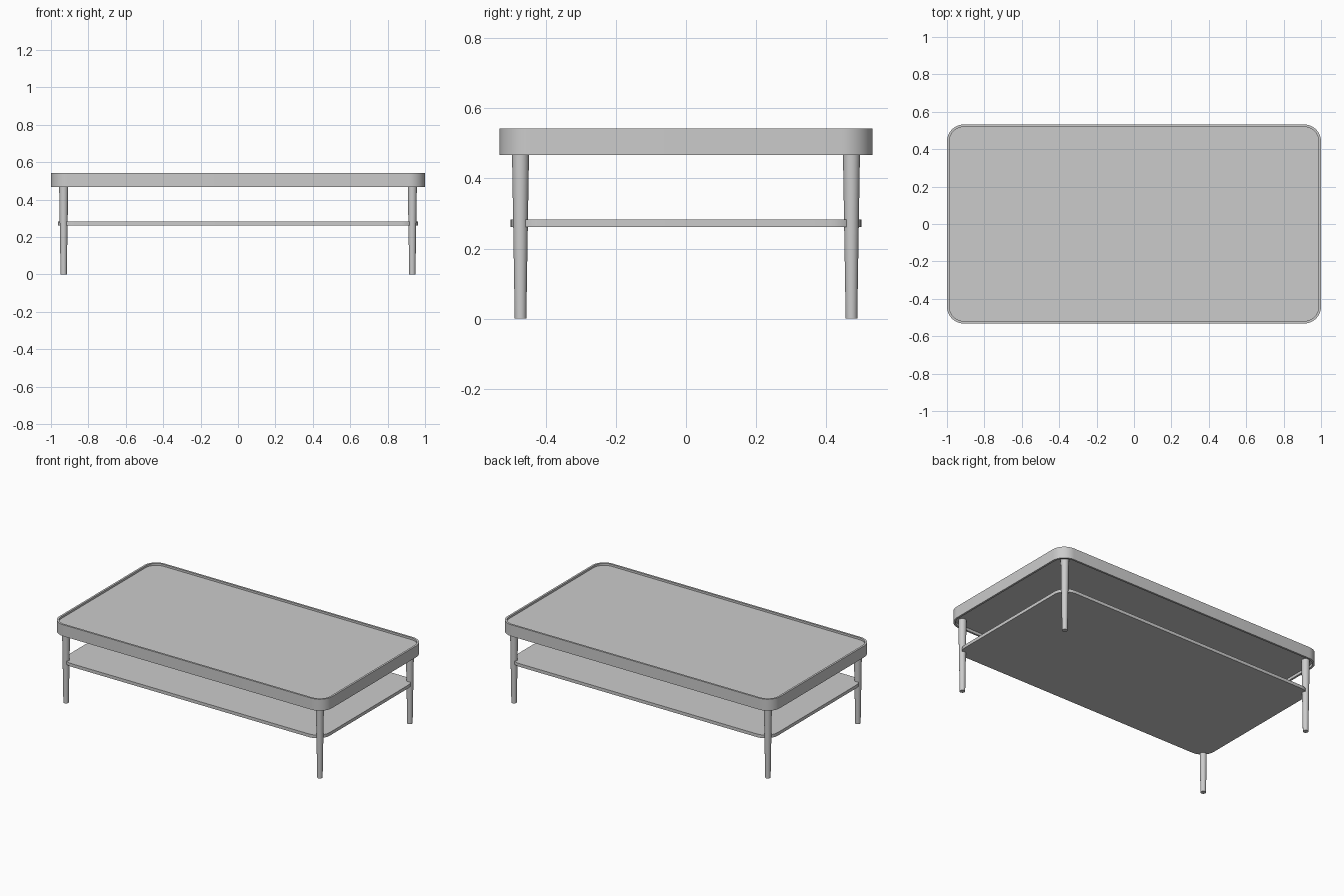
import bpy, bmesh, math

if "Cube" in bpy.data.objects:
    bpy.data.objects.remove(bpy.data.objects["Cube"])

def outline(hx, hy, r, n=10):
    pts = []
    for i, (sx, sy) in enumerate([(1, 1), (-1, 1), (-1, -1), (1, -1)]):
        for k in range(n + 1):
            a = math.pi / 2 * (i + k / n)
            pts.append((sx * (hx - r) + r * math.cos(a), sy * (hy - r) + r * math.sin(a)))
    return pts

def add_object(name, bm):
    bmesh.ops.recalc_face_normals(bm, faces=bm.faces)
    me = bpy.data.meshes.new(name)
    bm.to_mesh(me)
    bm.free()
    ob = bpy.data.objects.new(name, me)
    bpy.context.collection.objects.link(ob)
    bpy.ops.object.select_all(action='DESELECT')
    bpy.context.view_layer.objects.active = ob
    ob.select_set(True)
    bpy.ops.object.shade_smooth_by_angle(angle=math.radians(35))

def rounded_stack(name, levels):
    """Bridge rounded rectangles (hx, hy, radius, z) in order and cap both ends."""
    bm = bmesh.new()
    rings = [[bm.verts.new((x, y, z)) for x, y in outline(hx, hy, r)] for hx, hy, r, z in levels]
    for a, b in zip(rings, rings[1:]):
        for i in range(len(a)):
            j = (i + 1) % len(a)
            bm.faces.new((a[i], a[j], b[j], b[i]))
    bm.faces.new(rings[0])
    bm.faces.new(rings[-1])
    add_object(name, bm)

# tray top: raised rim around a recessed panel, shallow recess underneath
HX, HY, R, T = 1.0, 0.532, 0.09, 0.013
inner = (HX - T, HY - T, R - T)
rounded_stack("table_top", [
    (*inner, 0.485), (*inner, 0.467), (HX, HY, R, 0.467),
    (HX, HY, R, 0.543), (*inner, 0.543), (*inner, 0.53)])

# lower shelf
rounded_stack("lower_shelf", [(0.962, 0.5, 0.09, 0.262), (0.962, 0.5, 0.09, 0.283)])

# four tapered round legs
for ys, yn in ((-1, "front"), (1, "back")):
    for xs, xn in ((-1, "left"), (1, "right")):
        bm = bmesh.new()
        bmesh.ops.create_cone(bm, cap_ends=True, segments=24, radius1=0.0165, radius2=0.0245, depth=0.486)
        bmesh.ops.translate(bm, verts=bm.verts, vec=(xs * 0.932, ys * 0.472, 0.243))
        add_object(f"{yn}_{xn}_leg", bm)
